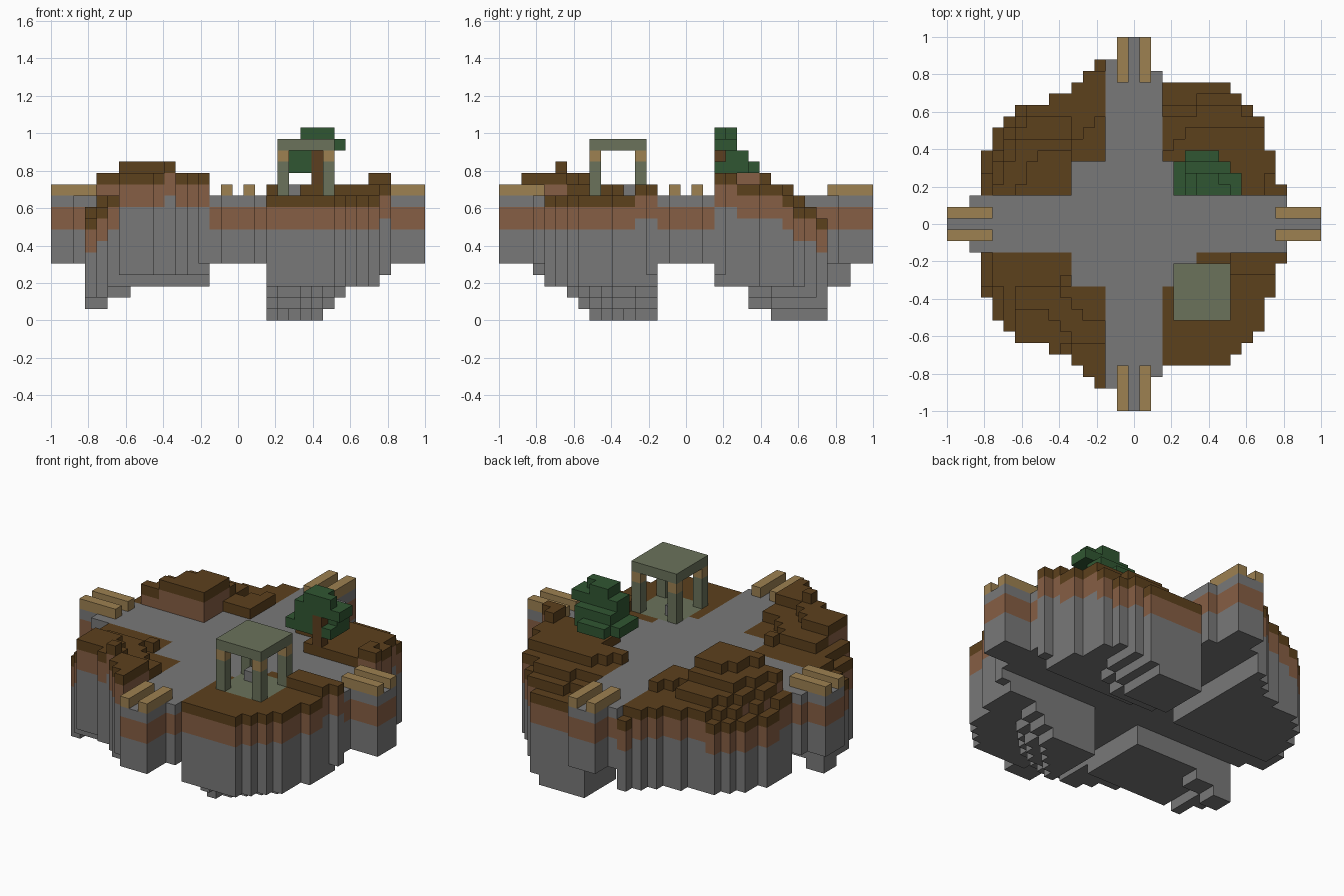
import bpy
import bmesh
from math import ceil, hypot

U = 2 / 33  # edge length of one block

old = bpy.data.objects.get("Cube")
if old:
    bpy.data.objects.remove(old, do_unlink=True)


def material(name, rgb):
    m = bpy.data.materials.new(name)
    m.use_nodes = True
    colour = (*rgb, 1)
    m.diffuse_color = colour
    m.node_tree.nodes["Principled BSDF"].inputs["Base Color"].default_value = colour
    return m


STONE = material("stone_grey", (.19, .19, .19))
SOIL = material("soil_brown", (.24, .113, .058))
TURF = material("dark_turf", (.108, .052, .012))
PLANK = material("tan_wood", (.34, .22, .083))
MOSS = material("mossy_stone", (.145, .17, .104))
LEAF = material("leaf_green", (.03, .094, .032))
BARK = material("bark_brown", (.108, .049, .014))

AXES = [(1, 0, 0), (-1, 0, 0), (0, 1, 0), (0, -1, 0), (0, 0, 1), (0, 0, -1)]


def build_blocks(name, blocks):
    """Skin a dictionary of cell -> material with only its exposed faces."""
    mats = list(dict.fromkeys(blocks.values()))
    bm = bmesh.new()
    corners = {}

    def corner(p):
        if p not in corners:
            corners[p] = bm.verts.new(((p[0] - .5) * U, (p[1] - .5) * U, p[2] * U))
        return corners[p]

    for cell, mat in blocks.items():
        for n in AXES:
            if tuple(c + d for c, d in zip(cell, n)) in blocks:
                continue
            axis = next(k for k in range(3) if n[k])
            b, c = (axis + 1) % 3, (axis + 2) % 3
            loop = []
            for s, t in ((0, 0), (1, 0), (1, 1), (0, 1)):
                p = list(cell)
                p[axis] += n[axis] > 0
                p[b] += s
                p[c] += t
                loop.append(corner(tuple(p)))
            if n[axis] < 0:
                loop.reverse()
            bm.faces.new(loop).material_index = mats.index(mat)
    mesh = bpy.data.meshes.new(name)
    bm.to_mesh(mesh)
    bm.free()
    for m in mats:
        mesh.materials.append(m)
    obj = bpy.data.objects.new(name, mesh)
    bpy.context.collection.objects.link(obj)


def fill(blocks, xs, ys, zs, mat):
    """Add a box of blocks; each range is inclusive."""
    for i in range(xs[0], xs[1] + 1):
        for j in range(ys[0], ys[1] + 1):
            for k in range(zs[0], zs[1] + 1):
                blocks.setdefault((i, j, k), mat)


# Outline of the island: reach in y for each column away from the path
WEST = [14, 13, 12, 11, 11, 10, 10, 10, 9, 8, 6]
EAST = [12] * 6 + [11, 10, 9, 6, 3]


def on_path(i, j):
    for a, b, wide in ((i, j, 14 if i == -2 else 13), (j, i, 14 if i < 0 else 13)):
        if abs(a) <= 1 or (abs(a) == 2 and abs(b) <= wide):
            return True
    return False


def on_island(i, j):
    if min(abs(i), abs(j)) <= 2:
        return on_path(i, j)
    return abs(i) <= 13 and abs(j) <= (EAST if i > 0 else WEST)[abs(i) - 3]


def height(i, j):
    """Top of the ground, in blocks."""
    a, b = abs(i), abs(j)
    d = hypot(a, b)
    if min(a, b) <= 2 or max(a, b) <= 5:
        return 11
    # back left: stairs going down to the back
    if i > 0 and j > 0:
        if b <= 4 and a >= 12:
            return 13
        if b <= 8:
            return 11 if a + 8 <= b + 4 else 12
        return max(9, min(11, 21 - b - (a <= 5 or a >= 10)))
    # front left: nearly level behind the pavilion
    if i > 0:
        return 12 if a >= 9 and b <= 4 else 11
    # back right: a round stepped hill
    if j > 0:
        slope = 14 - (d > 10.6) - max(0, ceil(1.4 * (d - 12.4)))
        if b >= 10:
            return min(11, slope)
        if b >= 8 or a <= 5:
            return min(12 - (a <= 5 and a + b >= 13), slope)
        return min(slope, 14 if b <= 6 and a <= 10 else 13)
    # front right: a raised rim that drops at the side
    if (a, b) == (6, 5):
        return 12
    if (a, b) == (6, 11):
        return 14
    level = 11
    if b >= 6 and d >= 9:
        level = 13 if d >= 11.3 and b >= 8 else 12
    return min(level, (23 if a <= 10 else 22) - a + (b <= 5))


def underside(i, j):
    """Bottom of the ground, in blocks."""
    a, b = abs(i), abs(j)
    if min(a, b) <= 2:
        return 5
    if i > 0 and j > 0:
        step = 3 if b <= 5 else 1 if b <= 7 else 0
        return 4 if a == 13 else min(3, step + max(0, a - 7))
    if i > 0:
        return 4 if a == 13 else max(0, min(3, ceil(hypot(a + 1, b) - 9)))
    if j > 0:
        return 3
    if b >= 10:
        return 5 if b == 14 else 4
    return min(3, 1 + max(0, (13 - a) // 2) + (b > 4))


# Ground: one surface layer, two layers of soil, stone below
ground = {}
for i in range(-16, 17):
    for j in range(-16, 17):
        if not on_island(i, j):
            continue
        top = height(i, j)
        surface = STONE if min(abs(i), abs(j)) <= 2 or max(abs(i), abs(j)) <= 5 else TURF
        # the pavilion stands on a mossy floor
        if 4 <= i <= 8 and -8 <= j <= -4:
            surface = MOSS
        for k in range(underside(i, j), top):
            ground[i, j, k] = surface if k == top - 1 else SOIL if k >= top - 3 else STONE
# a loose stone in the pavilion
ground[5, -5, 11] = STONE
build_blocks("island_ground", ground)

# Pairs of wooden rails at the ends of the four paths
for side, s in (("positive", 1), ("negative", -1)):
    span = (13, 16) if s > 0 else (-16, -13)
    for lane, t in (("a", 1), ("b", -1)):
        rail = {}
        fill(rail, span, (t, t), (11, 11), PLANK)
        build_blocks(f"rail_x_{side}_{lane}", rail)
        rail = {}
        fill(rail, (t, t), span, (11, 11), PLANK)
        build_blocks(f"rail_y_{side}_{lane}", rail)

# Pavilion: four posts with wooden caps under a flat roof
pavilion = {}
for i in (4, 8):
    for j in (-8, -4):
        fill(pavilion, (i, i), (j, j), (11, 13), MOSS)
        fill(pavilion, (i, i), (j, j), (14, 14), PLANK)
fill(pavilion, (4, 8), (-8, -4), (15, 15), MOSS)
build_blocks("pavilion", pavilion)

# Tree: trunk first, then tiers of leaves around it
tree = {}
fill(tree, (7, 7), (3, 3), (11, 14), BARK)
fill(tree, (5, 7), (3, 6), (13, 13), LEAF)
fill(tree, (4, 8), (3, 5), (13, 13), LEAF)
fill(tree, (5, 6), (3, 5), (14, 14), LEAF)
fill(tree, (7, 8), (4, 5), (14, 14), LEAF)
fill(tree, (5, 9), (3, 4), (15, 15), LEAF)
fill(tree, (6, 8), (3, 3), (16, 16), LEAF)
fill(tree, (6, 7), (4, 4), (16, 16), LEAF)
build_blocks("tree", tree)
